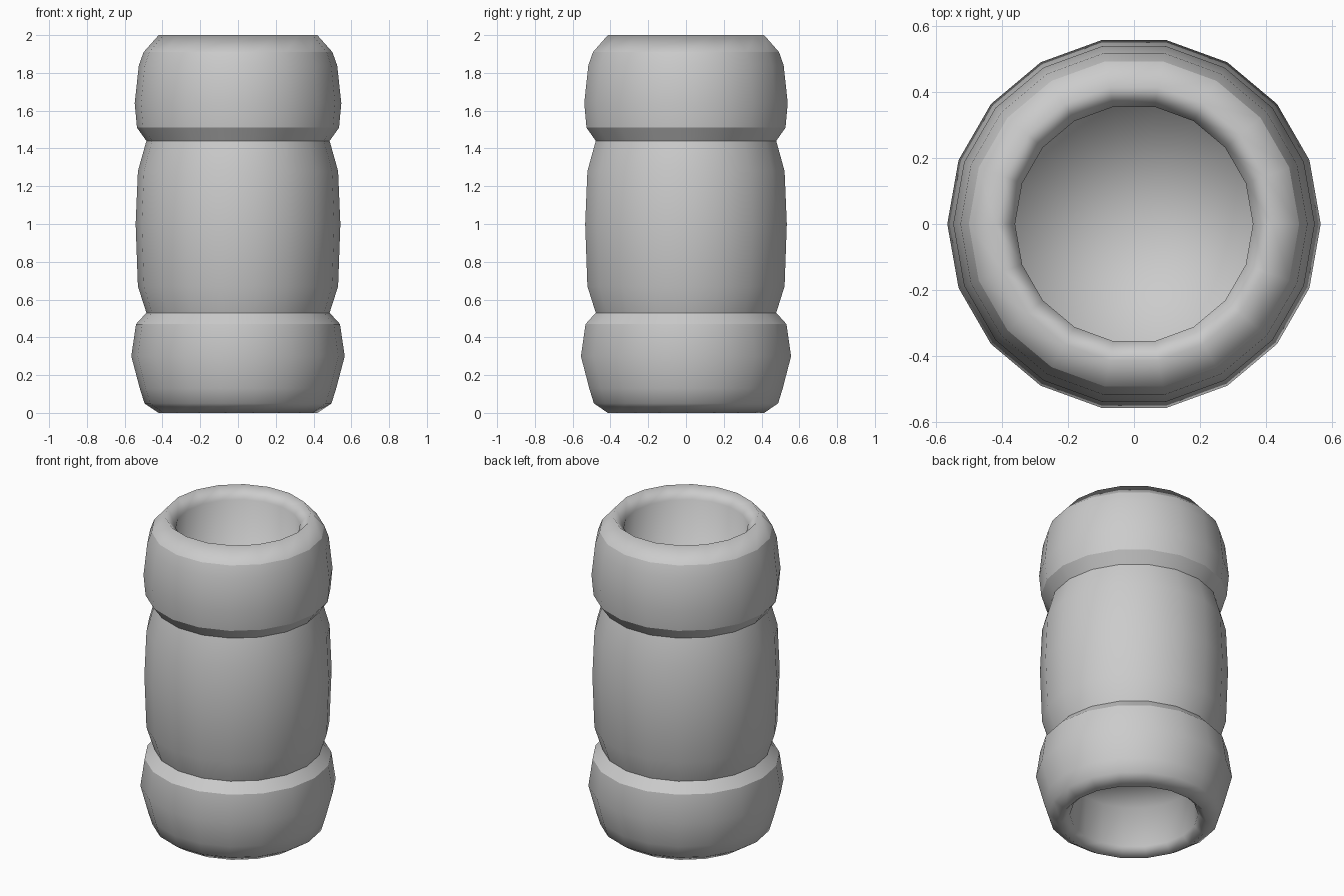
import bpy, bmesh
from math import cos, sin, tau

if "Cube" in bpy.data.objects:
    bpy.data.objects.remove(bpy.data.objects["Cube"])

SIDES = 18


def lathe(name, profile):
    """Spin (radius, z, sharp) points around z; zero radius closes to a point."""
    bm = bmesh.new()
    rings = []
    for r, z, sharp in profile:
        if r == 0:
            rings.append([bm.verts.new((0, 0, z))] * SIDES)
        else:
            rings.append([bm.verts.new((r * cos(tau * i / SIDES), r * sin(tau * i / SIDES), z))
                          for i in range(SIDES)])
    for a, b in zip(rings, rings[1:]):
        for i in range(SIDES):
            j = (i + 1) % SIDES
            corners = list(dict.fromkeys((a[i], a[j], b[j], b[i])))
            bm.faces.new(corners).smooth = True
    # crisp rings
    for ring, (r, z, sharp) in zip(rings, profile):
        if sharp and r > 0:
            for i in range(SIDES):
                bm.edges.get((ring[i], ring[(i + 1) % SIDES])).smooth = False
    bmesh.ops.recalc_face_normals(bm, faces=bm.faces)
    mesh = bpy.data.meshes.new(name)
    bm.to_mesh(mesh)
    bm.free()
    obj = bpy.data.objects.new(name, mesh)
    bpy.context.collection.objects.link(obj)
    return obj


# underside recess
recess = [(0, 0.30, 0), (0.36, 0.30, 0), (0.37, 0.05, 0), (0.42, 0.0, 0)]
# lower band
lower = [(0.495, 0.05, 0), (0.52, 0.13, 0), (0.565, 0.30, 0), (0.54, 0.47, 1)]
# bulging middle
middle = [(0.485, 0.53, 1), (0.53, 0.67, 0), (0.542, 1.0, 0), (0.53, 1.28, 0), (0.485, 1.44, 1)]
# upper band with rounded lip
upper = [(0.535, 1.51, 1), (0.547, 1.64, 0), (0.525, 1.84, 0), (0.50, 1.91, 1), (0.42, 2.0, 0)]
# deep socket in the top
dish = [(0.36, 1.93, 0), (0.36, 1.3, 0), (0, 1.3, 0)]

lathe("ringed_barrel_body", recess + lower + middle + upper + dish)
